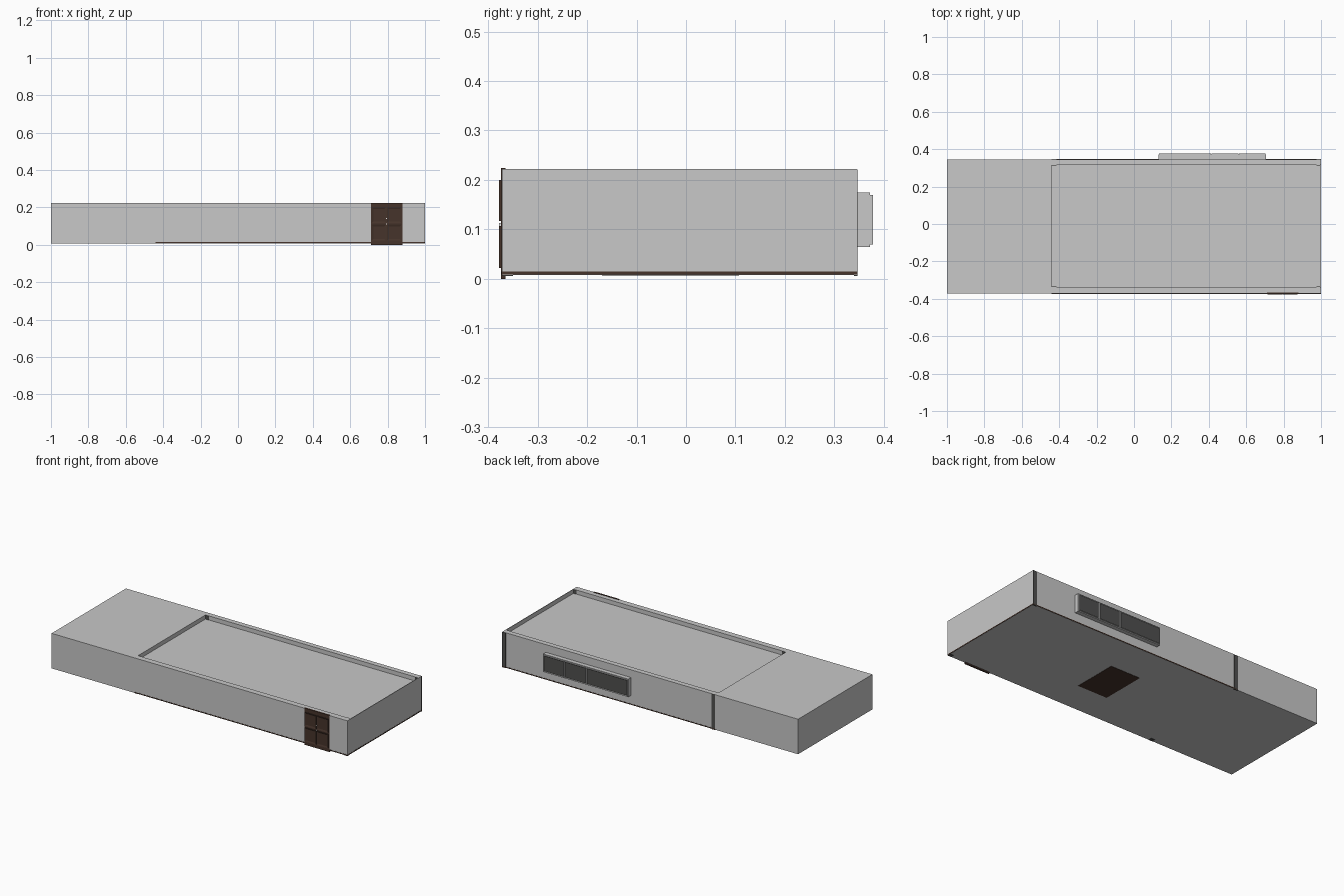
import bpy, bmesh
from mathutils import Vector

if "Cube" in bpy.data.objects:
    bpy.data.objects.remove(bpy.data.objects["Cube"])


def mat(name, r, g, b):
    m = bpy.data.materials.new(name)
    m.diffuse_color = (r, g, b, 1)
    m.use_nodes = True
    m.node_tree.nodes["Principled BSDF"].inputs["Base Color"].default_value = m.diffuse_color
    return m


GREY = mat("wall grey", 0.58, 0.58, 0.58)
BROWN = mat("dark brown wood", 0.061, 0.034, 0.024)
DARK = mat("charcoal", 0.08, 0.08, 0.078)
WHITE = mat("white handle", 0.9, 0.9, 0.9)


def box(name, x, y, z, *mats, edit=None):
    """Axis-aligned box from (min, max) ranges, with an optional bmesh edit."""
    bm = bmesh.new()
    bmesh.ops.create_cube(bm, size=1)
    for v in bm.verts:
        v.co = [r[0] if c < 0 else r[1] for c, r in zip(v.co, (x, y, z))]
    bm.normal_update()
    if edit:
        edit(bm)
    me = bpy.data.meshes.new(name)
    bm.to_mesh(me)
    bm.free()
    for m in mats:
        me.materials.append(m)
    ob = bpy.data.objects.new(name, me)
    bpy.context.collection.objects.link(ob)
    return ob


def facing(bm, d):
    return max(bm.faces, key=lambda f: f.normal.dot(Vector(d)))


# Main block with the shallow tray sunk into its top
RX, RY, DEPTH = (-0.44, 0.996), (-0.337, 0.315), 0.025


def sink_tray(bm):
    top = facing(bm, (0, 0, 1))
    bmesh.ops.inset_region(bm, faces=[top], thickness=0.02)
    for v in top.verts:
        v.co.x = RX[0] if v.co.x < 0 else RX[1]
        v.co.y = RY[0] if v.co.y < 0 else RY[1]
    new = bmesh.ops.extrude_discrete_faces(bm, faces=[top])["faces"][0]
    for v in new.verts:
        v.co.z -= DEPTH


box("building_block", (-1, 1), (-0.372, 0.346), (0.008, 0.222), GREY, edit=sink_tray)

# Floor slab edge showing along the foot of the walls, and its exposed underside
box("floor_edge", (-0.44, 1.001), (-0.373, 0.347), (0.0085, 0.0145), BROWN)
box("floor_underside", (0.05, 0.25), (-0.17, 0.107), (0.0065, 0.0085), BROWN)

# Corner posts: strips on the rear wall, inside the tray, and small feet
for i, (a, b) in enumerate([(-0.44, -0.415), (0.976, 1.0)]):
    box(f"rear_post_{i}", (a, b), (0.340, 0.347), (0.006, 0.2215), DARK)
    inner = (a, min(b, 0.995))
    box(f"tray_post_rear_{i}", inner, (0.313, 0.317), (0.19, 0.2215), DARK)
    box(f"tray_post_front_{i}", inner, (-0.339, -0.335), (0.19, 0.2215), DARK)
    box(f"post_foot_{i}", (a, b), (-0.371, -0.35), (0.006, 0.009), DARK)


# Double door: backing slab, two leaves with sunk panels, handles
def sunk_panel(bm):
    f = facing(bm, (0, -1, 0))
    bmesh.ops.inset_region(bm, faces=[f], thickness=0.012, depth=-0.003)


box("door_frame", (0.71, 0.88), (-0.374, -0.365), (0.0, 0.224), BROWN)
for i, x in enumerate([(0.715, 0.792), (0.796, 0.873)]):
    for j, z in enumerate([(0.022, 0.107), (0.117, 0.2)]):
        box(f"door_panel_{i}_{j}", x, (-0.378, -0.373), z, BROWN, edit=sunk_panel)
for i, z in enumerate([0.107, 0.137]):
    box(f"door_handle_{i}", (0.791, 0.797), (-0.378, -0.373), (z, z + 0.006), WHITE)


# Rear window: projecting frame and three panes
def pane(bm):
    f = facing(bm, (0, 1, 0))
    bmesh.ops.inset_region(bm, faces=[f], thickness=0.005, depth=-0.003)
    f.material_index = 1


box("window_box", (0.13, 0.705), (0.34, 0.372), (0.065, 0.175), GREY)
for i, x in enumerate([(0.133, 0.411), (0.415, 0.558), (0.562, 0.702)]):
    box(f"window_pane_{i}", x, (0.371, 0.378), (0.07, 0.17), GREY, DARK, edit=pane)
